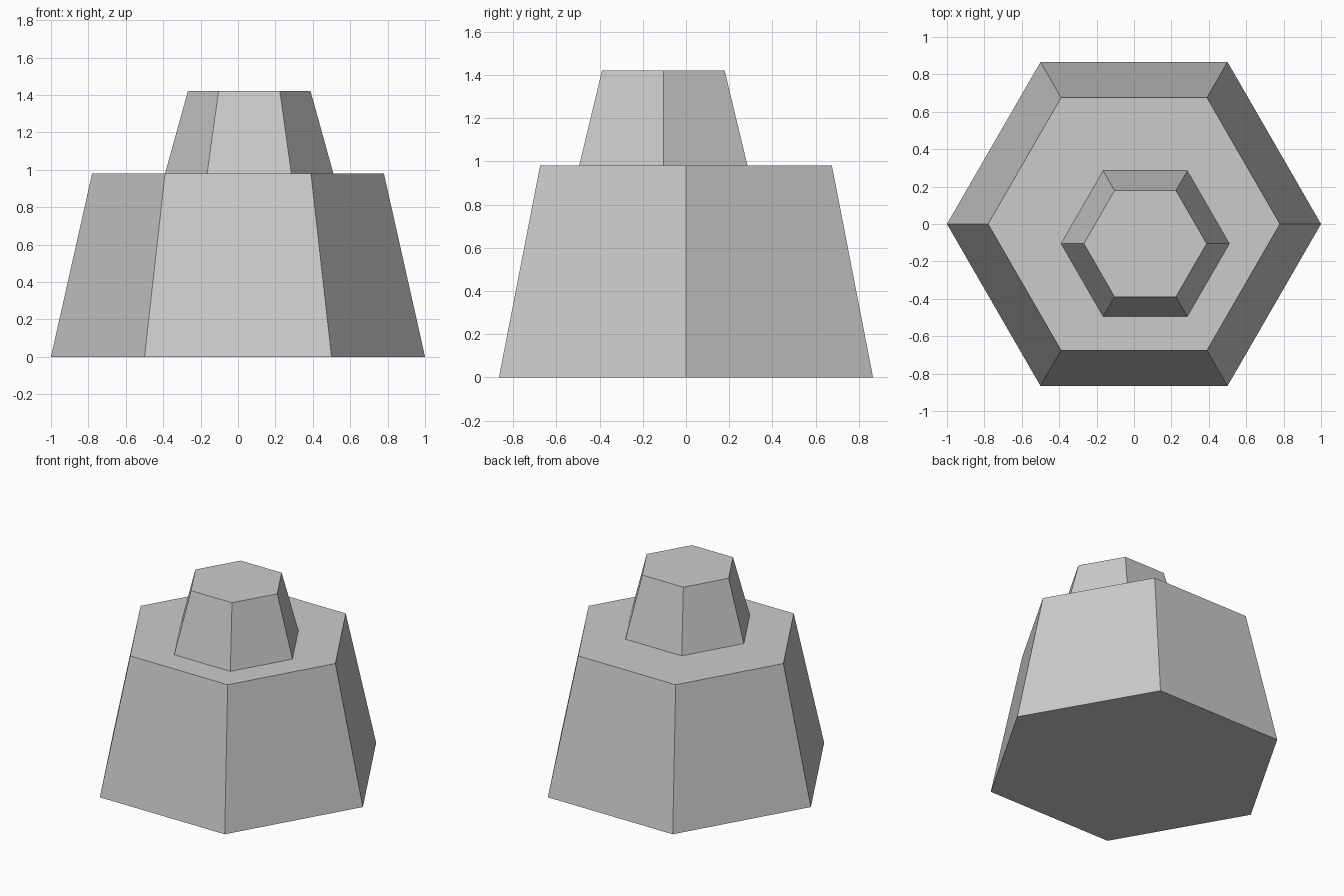
import bpy
import bmesh
from math import cos, sin, tau

cube = bpy.data.objects.get("Cube")
if cube:
    bpy.data.objects.remove(cube, do_unlink=True)

GREY = (0.6, 0.6, 0.6, 1.0)
material = bpy.data.materials.new("plain grey")
material.use_nodes = True
material.diffuse_color = GREY
material.node_tree.nodes["Principled BSDF"].inputs["Base Color"].default_value = GREY


def hex_frustum(name, centre, bottom_radius, top_radius, height):
    """Six-sided tapered block with corners on the x axis, origin at its base."""
    bm = bmesh.new()
    rings = [
        [bm.verts.new((r * cos(tau * i / 6), r * sin(tau * i / 6), z)) for i in range(6)]
        for r, z in ((bottom_radius, 0), (top_radius, height))
    ]
    bottom, top = rings
    bm.faces.new(reversed(bottom))
    bm.faces.new(top)
    for i in range(6):
        j = (i + 1) % 6
        bm.faces.new((bottom[i], bottom[j], top[j], top[i]))
    mesh = bpy.data.meshes.new(name)
    bm.to_mesh(mesh)
    bm.free()
    mesh.materials.append(material)
    obj = bpy.data.objects.new(name, mesh)
    obj.location = centre
    bpy.context.collection.objects.link(obj)
    return obj


# Large tapered base block
hex_frustum("base_block", (0, 0, 0), 1.0, 0.78, 0.98)

# Smaller off-centre block standing on top
hex_frustum("upper_block", (0.06, -0.105, 0.98), 0.45, 0.328, 0.44)
